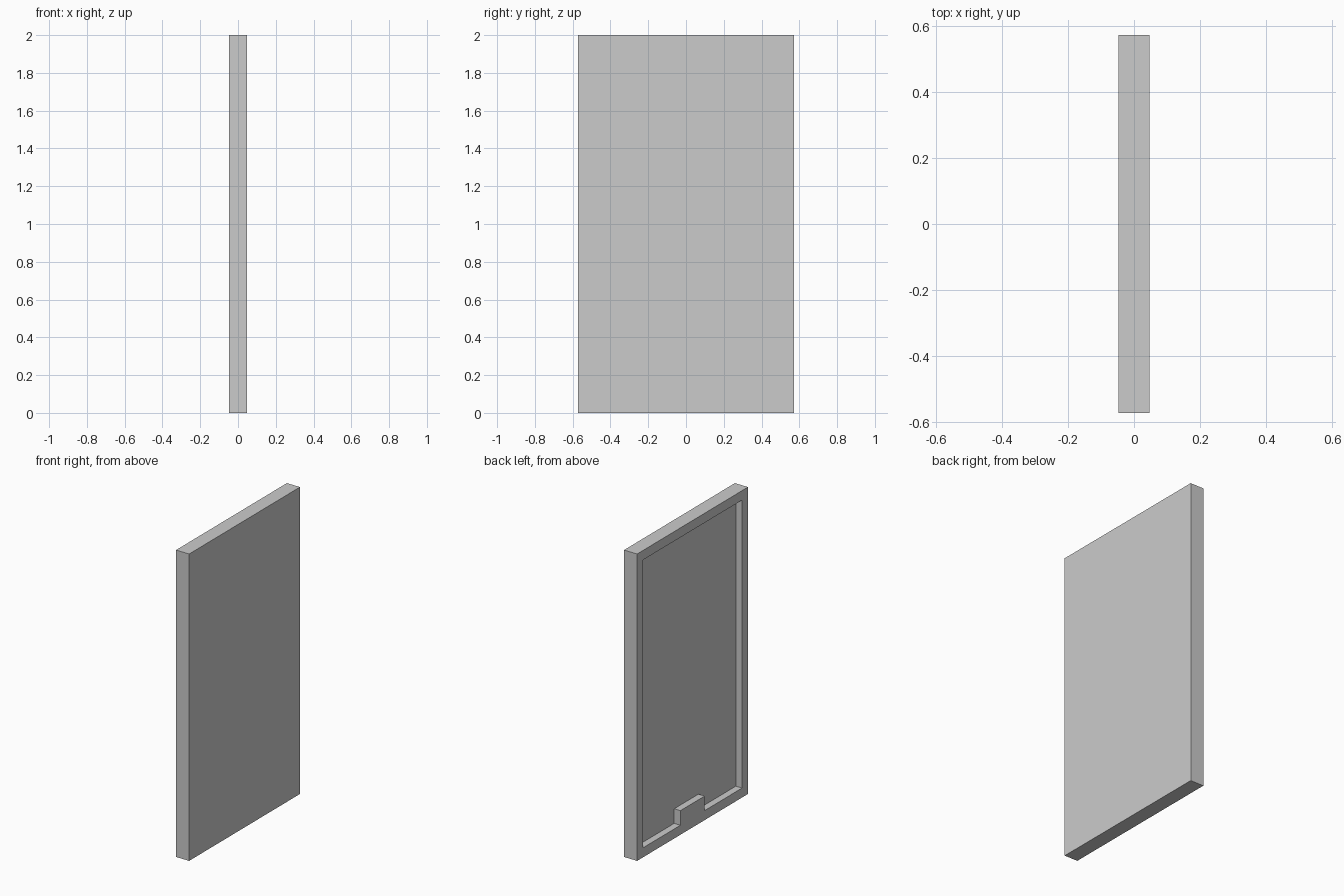
import bpy, bmesh

if "Cube" in bpy.data.objects:
    bpy.data.objects.remove(bpy.data.objects["Cube"])

T, W, H = 0.095, 1.142, 2.0      # thickness, width, height
BORDER, DEPTH = 0.062, 0.045     # frame width and recess depth
TAB_W, TAB_TOP = 0.25, 0.157     # raised tab at the bottom of the recess


def prism(name, outline, x0, x1):
    """Extrude a (y, z) outline along x from x0 to x1."""
    bm = bmesh.new()
    face = bm.faces.new([bm.verts.new((x0, y, z)) for y, z in outline])
    ext = bmesh.ops.extrude_face_region(bm, geom=[face])
    moved = [v for v in ext["geom"] if isinstance(v, bmesh.types.BMVert)]
    bmesh.ops.translate(bm, vec=(x1 - x0, 0, 0), verts=moved)
    bmesh.ops.recalc_face_normals(bm, faces=bm.faces)
    mesh = bpy.data.meshes.new(name)
    bm.to_mesh(mesh)
    bm.free()
    obj = bpy.data.objects.new(name, mesh)
    bpy.context.collection.objects.link(obj)
    return obj


# Flat slab
w = W / 2
panel = prism("panel", [(-w, 0), (w, 0), (w, H), (-w, H)], -T / 2, T / 2)

# Recess outline: half of it, mirrored, stepping up around the bottom tab
half = [(TAB_W / 2, TAB_TOP), (TAB_W / 2, BORDER),
        (w - BORDER, BORDER), (w - BORDER, H - BORDER)]
outline = half + [(-y, z) for y, z in reversed(half)]
cutter = prism("recess_cutter", outline, -T / 2 - 0.05, -T / 2 + DEPTH)
cutter.hide_render = True
cutter.display_type = 'WIRE'

# Cut the recess into the -x side
cut = panel.modifiers.new("recess", 'BOOLEAN')
cut.operation = 'DIFFERENCE'
cut.solver = 'EXACT'
cut.object = cutter
